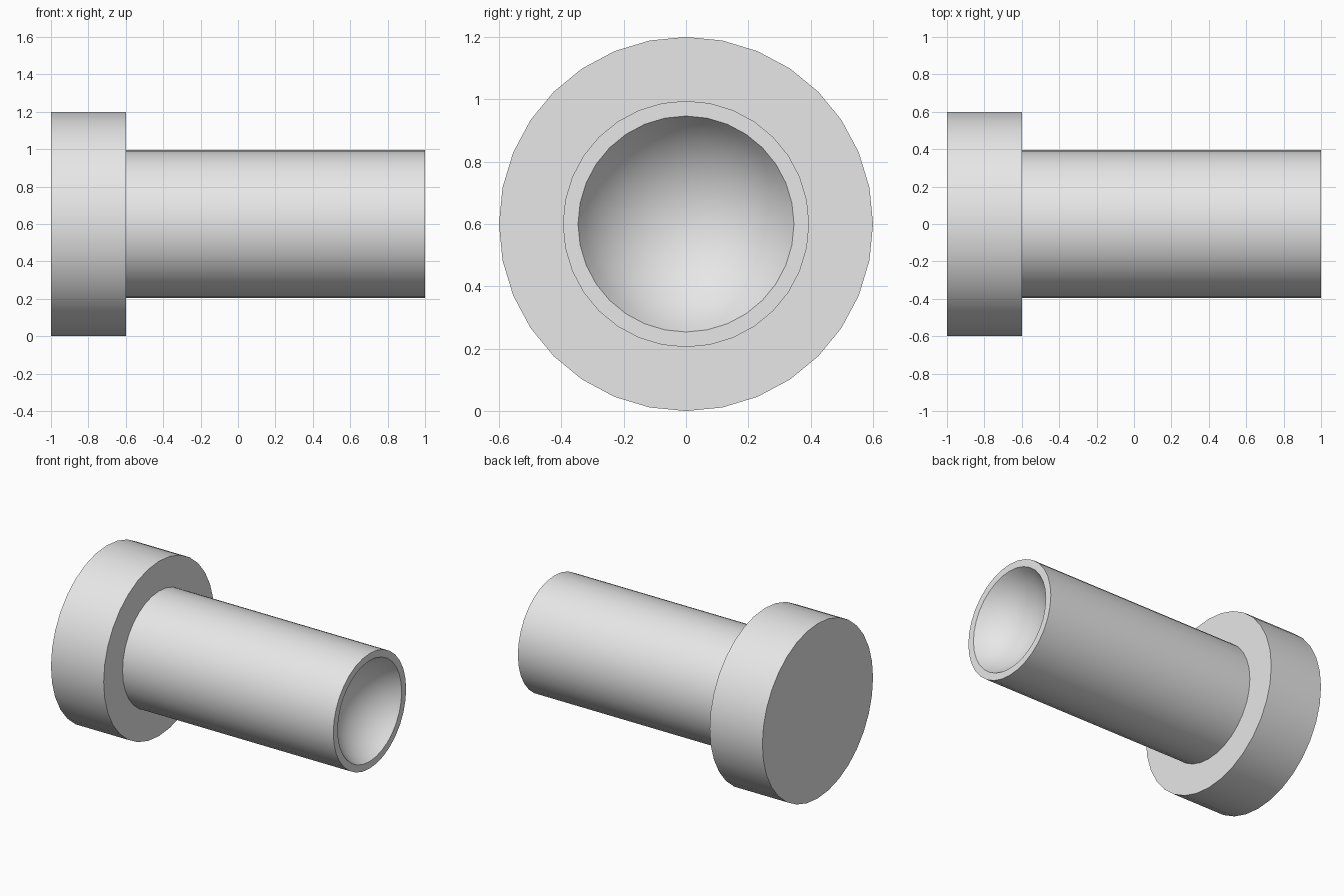
import bpy
import bmesh
from math import radians, sin, cos, tau
from mathutils import Vector

SEGMENTS = 32
CENTRE = Vector((0, 0, 0.6))

if "Cube" in bpy.data.objects:
    bpy.data.objects.remove(bpy.data.objects["Cube"], do_unlink=True)

# Plain grey material
grey = bpy.data.materials.new("light grey")
grey.use_nodes = True
grey.diffuse_color = (0.8, 0.8, 0.8, 1)
grey.node_tree.nodes["Principled BSDF"].inputs["Base Color"].default_value = grey.diffuse_color


def lathe(name, profile):
    """Turn (x, radius) points around the horizontal axis into a solid."""
    bm = bmesh.new()
    verts = [bm.verts.new(CENTRE + Vector((x, 0, r))) for x, r in profile]
    edges = [bm.edges.new(pair) for pair in zip(verts, verts[1:])]
    bmesh.ops.spin(bm, geom=verts + edges, cent=CENTRE, axis=(1, 0, 0),
                   angle=tau, steps=SEGMENTS)
    bmesh.ops.remove_doubles(bm, verts=bm.verts, dist=0.0005)
    bmesh.ops.recalc_face_normals(bm, faces=bm.faces)
    mesh = bpy.data.meshes.new(name)
    bm.to_mesh(mesh)
    bm.free()
    mesh.materials.append(grey)
    obj = bpy.data.objects.new(name, mesh)
    bpy.context.collection.objects.link(obj)
    bpy.ops.object.select_all(action="DESELECT")
    obj.select_set(True)
    bpy.context.view_layer.objects.active = obj
    bpy.ops.object.shade_smooth_by_angle(angle=radians(30))
    return obj


# Wide flange, then the narrower stem up to its rim
flange = [(-1, 0), (-1, 0.6), (-0.6, 0.6)]
stem = [(-0.6, 0.395), (1, 0.395)]

# Shallow spherical seat sunk into the end of the stem
ball_radius, ball_x, steps = 0.4, 1.2, 10
angles = [radians(60) * (1 - i / steps) for i in range(steps + 1)]
seat = [(ball_x - ball_radius * cos(a), ball_radius * sin(a)) for a in angles]

lathe("flanged_pin_with_ball_seat", flange + stem + seat)
